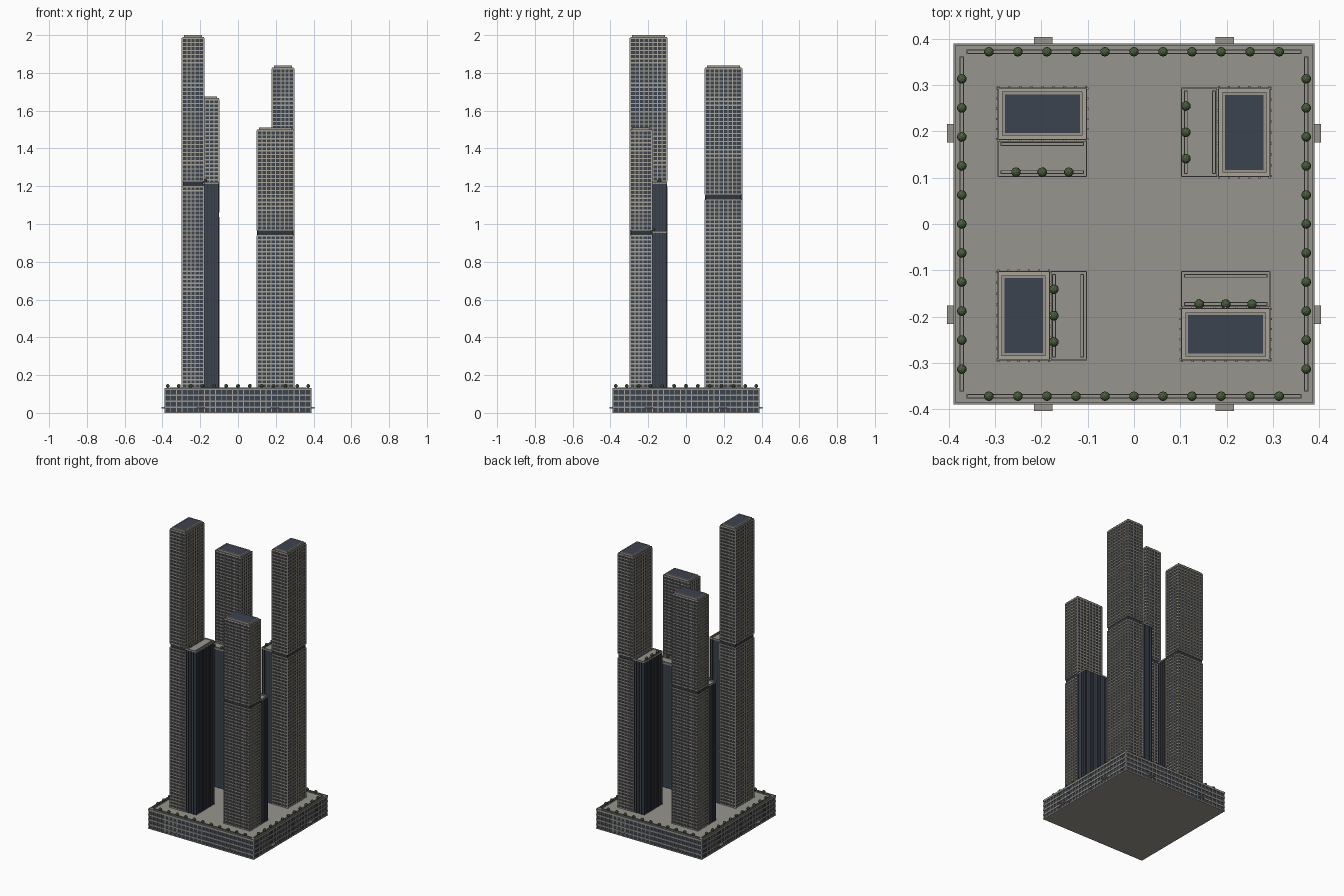
import bpy, bmesh, math
from mathutils import Matrix, Vector

if "Cube" in bpy.data.objects:
    bpy.data.objects.remove(bpy.data.objects["Cube"])


def material(name, rgb):
    m = bpy.data.materials.new(name)
    m.diffuse_color = (*rgb, 1)
    m.use_nodes = True
    m.node_tree.nodes["Principled BSDF"].inputs["Base Color"].default_value = m.diffuse_color
    return m


CONCRETE = material("warm grey concrete", (0.31, 0.30, 0.27))
FRAME = material("beige frame", (0.40, 0.37, 0.31))
GLASS = material("slate glass", (0.045, 0.056, 0.078))
DARK = material("charcoal metal", (0.03, 0.034, 0.042))
LEAF = material("tree green", (0.065, 0.11, 0.045))
BARK = material("trunk brown", (0.08, 0.05, 0.03))

POD = 0.39      # half width of the podium
DECK = 0.13     # podium height


class Part:
    """Collects boxes and finishes them as one object."""
    def __init__(self, name, mat, place=Matrix()):
        self.name, self.mat, self.place = name, mat, place
        self.bm = bmesh.new()

    def box(self, x0, x1, y0, y1, z0, z1):
        m = Matrix.Translation(((x0 + x1) / 2, (y0 + y1) / 2, (z0 + z1) / 2))
        m = m @ Matrix.Diagonal((x1 - x0, y1 - y0, z1 - z0, 1))
        bmesh.ops.create_cube(self.bm, size=1, matrix=self.place @ m)

    def rim(self, x0, x1, y0, y1, z0, z1, w):
        self.box(x0, x1, y0, y0 + w, z0, z1)
        self.box(x0, x1, y1 - w, y1, z0, z1)
        self.box(x0, x0 + w, y0 + w, y1 - w, z0, z1)
        self.box(x1 - w, x1, y0 + w, y1 - w, z0, z1)

    def fins(self, x0, x1, y0, y1, z0, z1, step, w, out):
        """Upright fins on all four sides of a block."""
        for a, b, along_x in ((x0, x1, True), (y0, y1, False)):
            n = round((b - a) / step)
            for i in range(n + 1):
                c = a + w / 2 + (b - a - w) * i / n
                for lo, hi in (((y0, y1) if along_x else (x0, x1)),):
                    for s, t in ((lo - out, lo + 0.004), (hi - 0.004, hi + out)):
                        if along_x:
                            self.box(c - w / 2, c + w / 2, s, t, z0, z1)
                        else:
                            self.box(s, t, c - w / 2, c + w / 2, z0, z1)

    def done(self):
        me = bpy.data.meshes.new(self.name)
        self.bm.to_mesh(me)
        self.bm.free()
        me.materials.append(self.mat)
        ob = bpy.data.objects.new(self.name, me)
        bpy.context.collection.objects.link(ob)


def trees(name, spots):
    """Round-topped trees standing at the given points."""
    leaf, trunk = Part(name + "_crowns", LEAF), Part(name + "_trunks", BARK)
    for p in spots:
        bmesh.ops.create_icosphere(leaf.bm, subdivisions=2, radius=0.0105,
                                   matrix=Matrix.Translation(p + Vector((0, 0, 0.0125))))
        trunk.box(p.x - .0015, p.x + .0015, p.y - .0015, p.y + .0015, p.z - .003, p.z + .006)
    leaf.done()
    trunk.done()


# Podium: glass core, floor slabs, mullions, roof deck
core = Part("podium_glass", GLASS)
core.box(-POD + .005, POD - .005, -POD + .005, POD - .005, 0.002, DECK - .004)
core.done()
slabs = Part("podium_slabs", CONCRETE)
slabs.box(-POD, POD, -POD, POD, 0, 0.006)
for i in range(1, 5):
    slabs.box(-POD, POD, -POD, POD, i * .0315 - .006, i * .0315 + .003)
slabs.rim(-POD, POD, -POD, POD, DECK - .002, DECK + .003, .004)
slabs.done()
mull = Part("podium_mullions", FRAME)
mull.fins(-POD + .003, POD - .003, -POD + .003, POD - .003, .002, DECK - .004, .03, .004, .002)
mull.done()

# Entrance canopies, two per side
canopy = Part("entrance_canopies", CONCRETE)
for s in (-1, 1):
    for c in (-.196, .196):
        e = sorted((s * (POD - .005), s * .404))
        canopy.box(c - .02, c + .02, *e, .024, .031)
        canopy.box(*e, c - .02, c + .02, .024, .031)
canopy.done()

# Planters and trees round the podium edge
planter = Part("podium_planters", CONCRETE)
spots = []
for s in (-.372, .372):
    planter.rim(-.362, .362, s - .005, s + .005, DECK - .002, DECK + .005, .002)
    planter.rim(s - .005, s + .005, -.362, .362, DECK - .002, DECK + .005, .002)
    for i in range(-5, 6):
        spots += [Vector((i * .0627, s, DECK)), Vector((s, i * .0627, DECK))]
planter.done()
trees("podium_tree", spots)


def tower(name, cx, cy, turn, top, split, tree_x):
    place = Matrix.Translation((cx, cy, 0)) @ Matrix.Rotation(math.radians(turn), 4, 'Z')
    H, M = .097, .017            # half width; line between tall and low blocks
    tall = (-H, M, -H, H)
    inner = (-H + .004, M - .004, -H + .004, H - .004)
    roof = top - .014
    low = split + .004

    # Tall block: glass, floor slabs, fins above and below the plant band
    glass = Part(name + "_glass", GLASS, place)
    glass.box(*inner, DECK, roof - .003)
    crown = (tall[0] + .009, tall[1] - .01, tall[2] + .01, tall[3] - .01)
    glass.box(crown[0] + .006, crown[1] - .006, crown[2] + .006, crown[3] - .006, roof, top - .001)
    glass.done()
    frame = Part(name + "_frame", FRAME, place)
    for z0, z1 in ((DECK, split - .012), (split + .012, roof)):
        n = round((z1 - z0) / .0215)
        for i in range(n + 1):
            z = z0 + .003 + (z1 - z0 - .006) * i / n
            frame.box(*tall, z - .003, z + .003)
        frame.fins(*tall, z0, z1 - .002, .0235, .0045, .003)
    frame.done()
    cap = Part(name + "_roof", CONCRETE, place)
    cap.box(*tall, roof - .004, roof)
    cap.rim(*tall, roof, roof + .005, .003)
    cap.rim(*crown, roof, top, .006)
    cap.done()

    # Recessed plant band
    band = Part(name + "_plant_band", DARK, place)
    band.box(-H + .003, M - .003, -H + .003, H - .003, split - .011, split + .011)
    band.done()

    # Low block: dark glass with upright fins
    wing = Part(name + "_wing_glass", GLASS, place)
    wing.box(M - .004, H - .003, -H + .003, H - .003, DECK, low - .003)
    wing.done()
    ribs = Part(name + "_wing_fins", DARK, place)
    ribs.fins(M + .002, H - .003, -H + .003, H - .003, DECK, low - .002, .0195, .003, .003)
    ribs.done()

    # Roof terrace with parapet and two planters
    deck = Part(name + "_terrace", CONCRETE, place)
    deck.box(M, H, -H, H, low - .004, low)
    deck.rim(M, H, -H, H, low, low + .006, .003)
    for x in (.025, .086):
        deck.rim(x - .004, x + .004, -.09, .09, low, low + .005, .002)
    deck.done()
    trees(name + "_terrace_tree", [place @ Vector((tree_x, y, low)) for y in (-.057, 0, .057)])


C = .198
tower("front_left_tower", -C, -C, 0, 2.0, 1.212, .025)
tower("front_right_tower", C, -C, 90, 1.51, .953, .025)
tower("back_right_tower", C, C, 180, 1.838, 1.143, .086)
tower("back_left_tower", -C, C, 270, 1.675, 1.05, .086)
